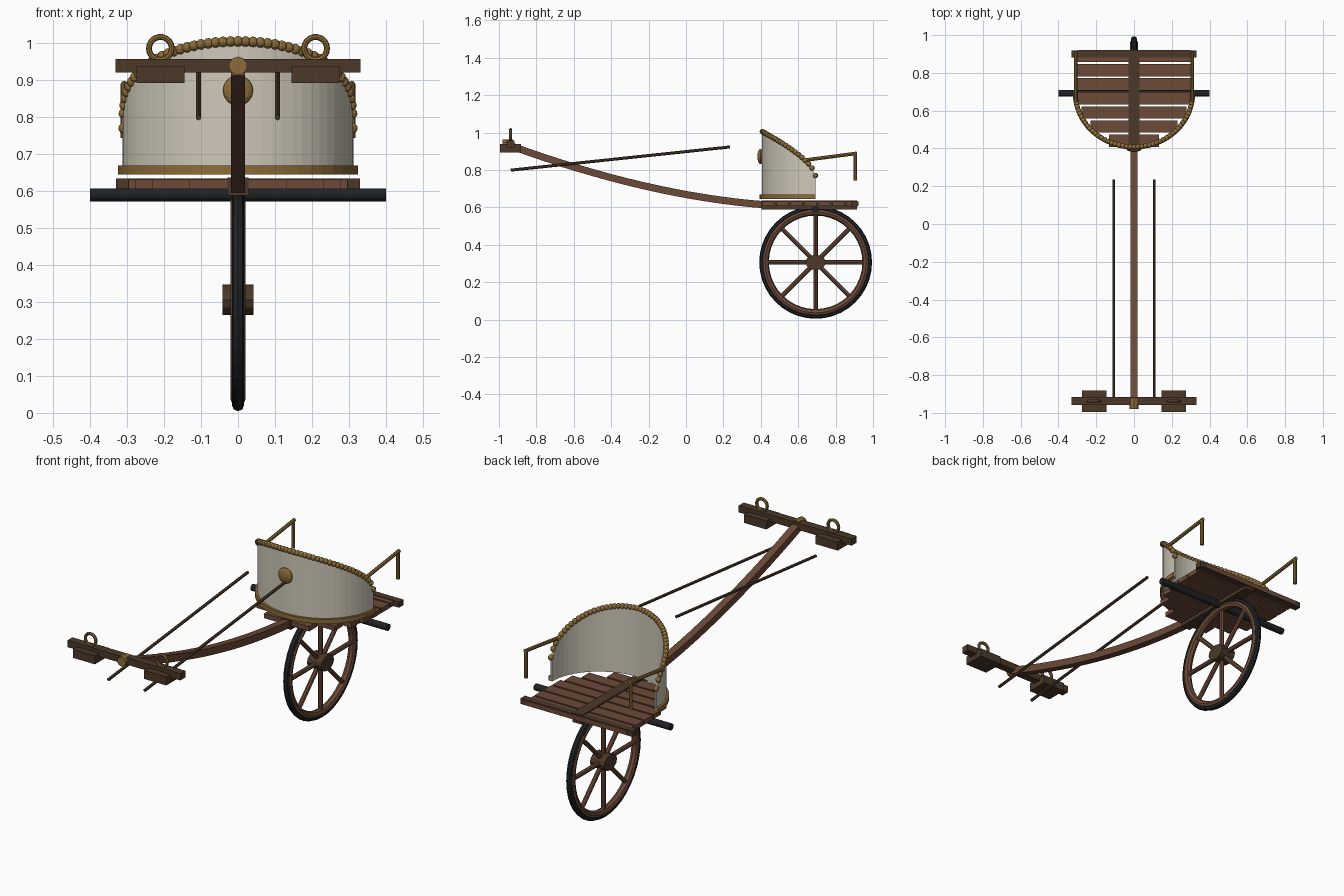
import bpy, bmesh, math
from mathutils import Vector, Matrix

if "Cube" in bpy.data.objects:
    bpy.data.objects.remove(bpy.data.objects["Cube"])


def material(name, rgb):
    m = bpy.data.materials.new(name)
    m.diffuse_color = (*rgb, 1)
    m.use_nodes = True
    m.node_tree.nodes["Principled BSDF"].inputs["Base Color"].default_value = m.diffuse_color
    return m


WOOD = material("red brown wood", (0.15, 0.068, 0.04))
DARK = material("dark brown wood", (0.07, 0.04, 0.022))
GOLD = material("old gold", (0.26, 0.15, 0.04))
CREAM = material("cream hide", (0.62, 0.58, 0.48))
BLACK = material("black iron", (0.014, 0.016, 0.019))


def finish(name, bm, mat):
    bmesh.ops.recalc_face_normals(bm, faces=bm.faces)
    me = bpy.data.meshes.new(name)
    bm.to_mesh(me)
    bm.free()
    me.materials.append(mat)
    ob = bpy.data.objects.new(name, me)
    bpy.context.collection.objects.link(ob)
    return ob


def box(name, lo, hi, mat):
    lo, hi = Vector(lo), Vector(hi)
    bm = bmesh.new()
    m = Matrix.Translation((lo + hi) / 2) @ Matrix.Diagonal((*(hi - lo), 1))
    bmesh.ops.create_cube(bm, size=1, matrix=m)
    return finish(name, bm, mat)


def rod(name, p, q, r, mat, sides=8):
    p, q = Vector(p), Vector(q)
    bm = bmesh.new()
    m = Matrix.Translation((p + q) / 2) @ (q - p).to_track_quat('Z', 'Y').to_matrix().to_4x4()
    bmesh.ops.create_cone(bm, cap_ends=True, segments=sides, radius1=r, radius2=r,
                          depth=(q - p).length, matrix=m)
    return finish(name, bm, mat)


def ring(name, centre, axis, major, minor, mat, n=40, k=8):
    """Torus around the given axis."""
    rot = Vector(axis).to_track_quat('Z', 'Y').to_matrix()
    bm = bmesh.new()
    loops = []
    for i in range(n):
        a = math.tau * i / n
        loop = []
        for j in range(k):
            b = math.tau * j / k
            d = major + minor * math.cos(b)
            v = Vector((d * math.cos(a), d * math.sin(a), minor * math.sin(b)))
            loop.append(bm.verts.new(Vector(centre) + rot @ v))
        loops.append(loop)
    for i in range(n):
        for j in range(k):
            u, w = loops[i], loops[(i + 1) % n]
            bm.faces.new((u[j], w[j], w[(j + 1) % k], u[(j + 1) % k]))
    return finish(name, bm, mat)


def sweep(name, sections, mat):
    """Closed solid from a row of four-point sections."""
    bm = bmesh.new()
    rows = [[bm.verts.new(p) for p in s] for s in sections]
    for u, w in zip(rows, rows[1:]):
        for j in range(4):
            bm.faces.new((u[j], w[j], w[(j + 1) % 4], u[(j + 1) % 4]))
    bm.faces.new(rows[0])
    bm.faces.new(rows[-1])
    return finish(name, bm, mat)


CY, RX, RY = 0.693, 0.31, 0.285


def arc(t, grow=0.0):
    """Point on the curved front, t = 0 at the middle."""
    return (RX + grow) * math.sin(t), CY - (RY + grow) * math.cos(t)


def rim_height(t):
    return 0.77 + 0.235 * max(math.cos(t), 0) ** 0.65


def wall(name, inner, outer, z0, top, n, mat):
    secs = []
    for i in range(n + 1):
        t = -math.pi / 2 + math.pi * i / n
        (xi, yi), (xo, yo) = arc(t, inner), arc(t, outer)
        z1 = top(t)
        secs.append([(xi, yi, z0), (xo, yo, z0), (xo, yo, z1), (xi, yi, z1)])
    return sweep(name, secs, mat)


# Curved body panel, base band and beaded top edge
wall("body_panel", -0.008, 0.002, 0.645, rim_height, 32, CREAM)
wall("base_band", -0.005, 0.014, 0.645, lambda t: 0.669, 24, GOLD)
bm = bmesh.new()
for i in range(49):
    t = -math.pi / 2 + math.pi * i / 48
    x, y = arc(t)
    bmesh.ops.create_uvsphere(bm, u_segments=10, v_segments=6, radius=0.0145,
                              matrix=Matrix.Translation((x, y, rim_height(t))))
finish("rope_edge", bm, GOLD)

# Round boss on the front
bm = bmesh.new()
bmesh.ops.create_uvsphere(bm, u_segments=16, v_segments=8, radius=0.041,
                          matrix=Matrix.Translation((0, 0.398, 0.872)) @ Matrix.Diagonal((1, 0.4, 1, 1)))
finish("front_boss", bm, GOLD)

# Floor planks, centre beam and rear bar
for i in range(7):
    y = 0.441 + i * 0.0747
    c = min((y - CY) / RY, 0)
    half = RX * math.sqrt(1 - c * c) - 0.012
    box("floor_plank", (-half, y - 0.0325, 0.606), (half, y + 0.0325, 0.631), WOOD)
box("centre_beam", (-0.028, 0.405, 0.588), (0.028, 0.915, 0.637), DARK)
box("rear_bar", (-0.33, 0.882, 0.604), (0.33, 0.918, 0.634), DARK)

# Axle and wheel
rod("axle", (-0.4, CY, 0.59), (0.4, CY, 0.59), 0.0175, BLACK, 12)
HUB = Vector((0, CY, 0.306))
ring("wheel_tire", HUB, (1, 0, 0), 0.285, 0.0165, BLACK)
ring("wheel_rim", HUB, (1, 0, 0), 0.27, 0.02, WOOD)
for i in range(8):
    a = math.tau * i / 8
    rod("spoke", HUB, HUB + Vector((0, math.cos(a), math.sin(a))) * 0.265, 0.012, WOOD)
bm = bmesh.new()
bmesh.ops.create_cone(bm, cap_ends=True, segments=12, radius1=1, radius2=1, depth=0.084,
                      matrix=Matrix.Translation(HUB) @ Matrix.Diagonal((1, 0.054, 0.041, 1))
                      @ Matrix.Rotation(math.pi / 2, 4, 'Y'))
finish("wheel_hub", bm, DARK)

# Curved draught pole
A, B, C = Vector((0, 0.43, 0.613)), Vector((0, -0.2, 0.66)), Vector((0, -0.94, 0.93))
secs = []
for i in range(17):
    t = i / 16
    p = A * (1 - t) ** 2 + B * 2 * t * (1 - t) + C * t * t
    d = ((B - A) * (1 - t) + (C - B) * t).normalized()
    up = Vector((0, -d.z, d.y)) * 0.019
    side = Vector((0.0195, 0, 0))
    secs.append([p - side - up, p + side - up, p + side + up, p - side + up])
sweep("draught_pole", secs, WOOD)

# Yoke with its central pin
box("yoke_bar", (-0.332, -0.959, 0.921), (0.332, -0.917, 0.957), DARK)
rod("yoke_pin", (0, -0.98, 0.939), (0, -0.925, 0.939), 0.025, GOLD, 10)

# Paired parts
for s in (-1, 1):
    box("yoke_pad", (s * 0.21 - 0.065, -0.995, 0.893), (s * 0.21 + 0.065, -0.882, 0.938), DARK)
    ring("rein_ring", (s * 0.21, -0.938, 0.986), (0, 1, 0), 0.031, 0.008, GOLD, 18, 8)
    rod("trace_bar", (s * 0.107, -0.937, 0.799), (s * 0.107, 0.235, 0.923), 0.008, DARK, 6)
    rod("hand_rail", (s * 0.308, 0.64, 0.853), (s * 0.308, 0.914, 0.889), 0.0095, GOLD)
    rod("rail_post", (s * 0.308, 0.904, 0.743), (s * 0.308, 0.904, 0.888), 0.0095, GOLD)
